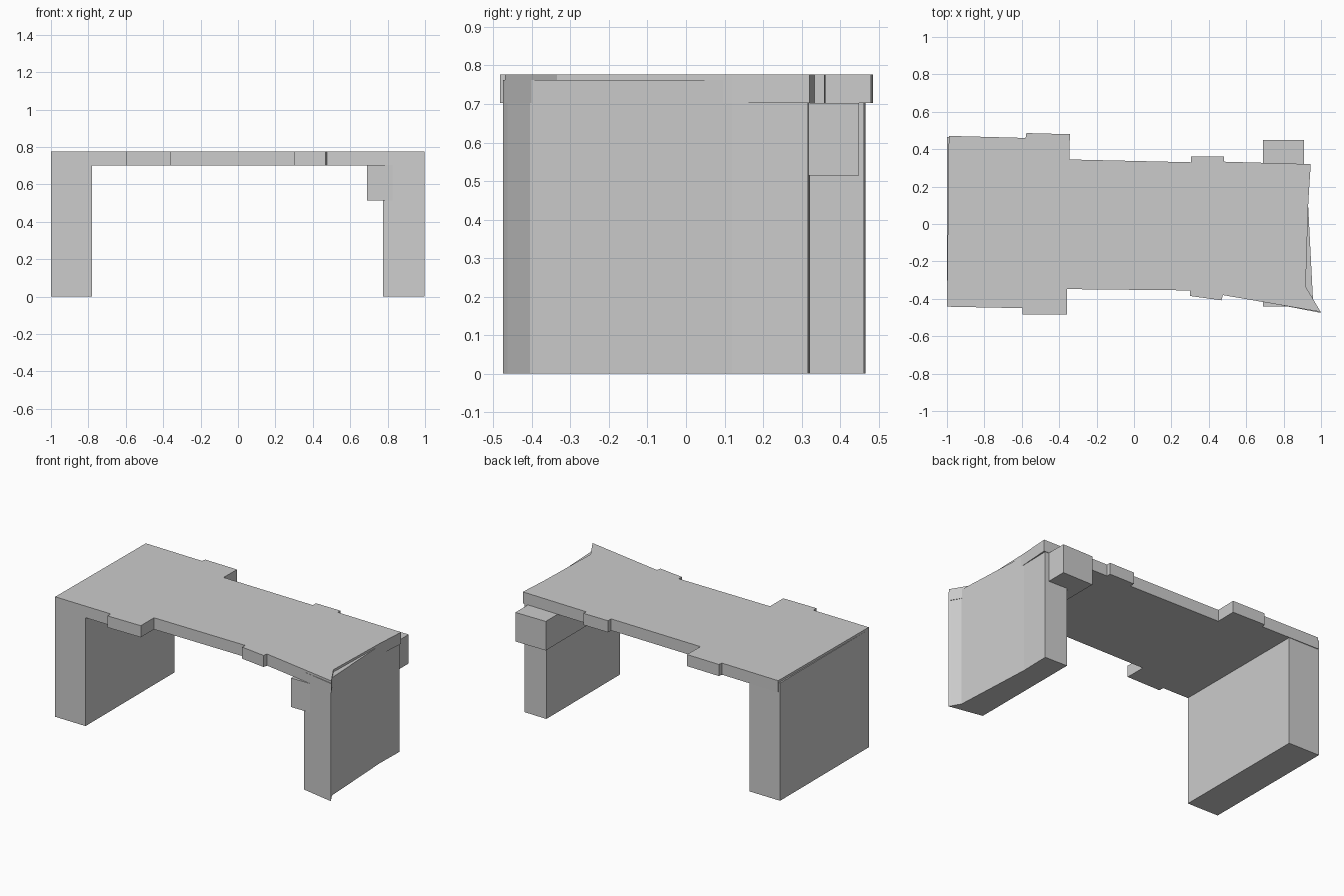
import bpy, bmesh


def prism(name, outline, z0, z1):
    """Extrude a plan outline vertically between two heights."""
    bm = bmesh.new()
    base = bm.faces.new([bm.verts.new((x, y, z0)) for x, y in outline])
    top = bmesh.ops.extrude_face_region(bm, geom=[base])["geom"]
    verts = [v for v in top if isinstance(v, bmesh.types.BMVert)]
    bmesh.ops.translate(bm, verts=verts, vec=(0, 0, z1 - z0))
    bmesh.ops.recalc_face_normals(bm, faces=bm.faces)
    mesh = bpy.data.meshes.new(name)
    bm.to_mesh(mesh)
    bm.free()
    obj = bpy.data.objects.new(name, mesh)
    bpy.context.collection.objects.link(obj)
    return obj


# Deck slab with stepped edges and a pointed front right corner
prism("deck_slab", [
    (-1.0, -0.442), (-0.597, -0.45), (-0.597, -0.483), (-0.358, -0.483),
    (-0.358, -0.348), (0.3, -0.355), (0.3, -0.385), (0.468, -0.408),
    (0.475, -0.38), (0.998, -0.47), (0.918, -0.335), (0.932, 0.12),
    (0.945, 0.32), (0.482, 0.333), (0.482, 0.36), (0.305, 0.362),
    (0.305, 0.33), (-0.345, 0.345), (-0.343, 0.48), (-0.575, 0.486),
    (-0.58, 0.46), (-0.99, 0.471)], 0.702, 0.777)

# Left support block
prism("left_leg", [(-1.0, -0.442), (-0.78, -0.446), (-0.78, 0.462),
                   (-1.0, 0.466)], 0, 0.762)

# Right support block with a flared front corner
prism("right_leg", [
    (0.775, -0.432), (0.998, -0.475), (0.99, -0.463), (0.957, -0.405),
    (0.93, 0.12), (0.934, 0.317), (0.775, 0.322)], 0, 0.762)

# Cross beam running front to back under the right end of the deck
prism("cross_beam", [(0.69, -0.442), (0.908, -0.442), (0.908, 0.449),
                     (0.69, 0.449)], 0.515, 0.703)
